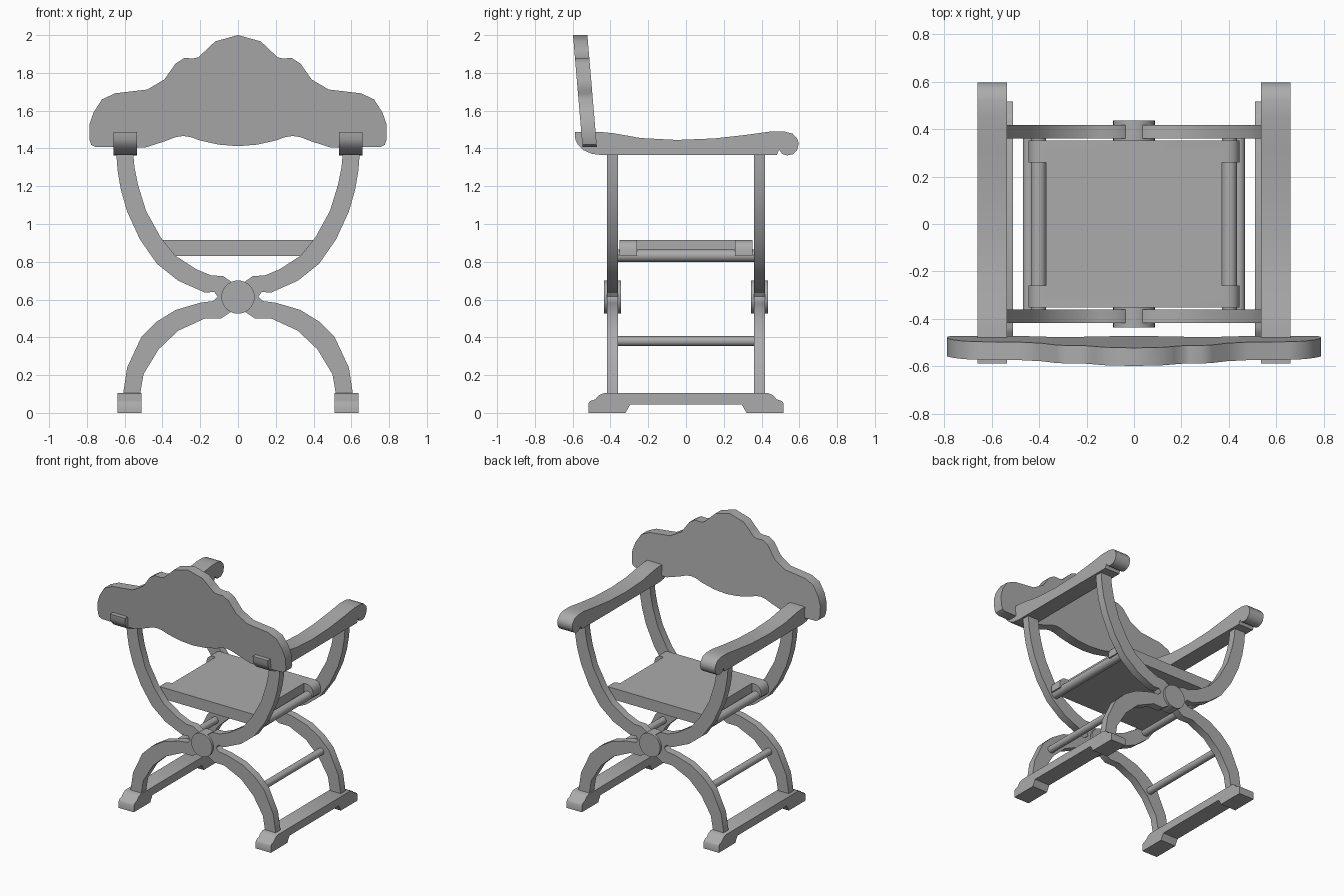
import bpy, bmesh, math

# One mid-grey finish for the whole chair
grey = bpy.data.materials.new("grey_finish")
grey.diffuse_color = (0.41, 0.41, 0.41, 1)


def smooth(ob):
    bpy.ops.object.select_all(action='DESELECT')
    ob.select_set(True)
    bpy.context.view_layer.objects.active = ob
    bpy.ops.object.shade_smooth_by_angle(angle=math.radians(42))


def finish(name, bm):
    bmesh.ops.recalc_face_normals(bm, faces=bm.faces)
    mesh = bpy.data.meshes.new(name)
    bm.to_mesh(mesh)
    bm.free()
    mesh.materials.append(grey)
    ob = bpy.data.objects.new(name, mesh)
    bpy.context.collection.objects.link(ob)
    smooth(ob)
    return ob


def prism(name, pts, lo, hi, axis, tilt=0.0, z0=0.0):
    """Extrude a 2D outline along x (points are y,z) or along y (points are x,z)."""
    bm = bmesh.new()

    def place(p, d):
        if axis == 'X':
            return (d, p[0], p[1])
        return (p[0], d + tilt * (p[1] - z0), p[1])
    a = [bm.verts.new(place(p, lo)) for p in pts]
    b = [bm.verts.new(place(p, hi)) for p in pts]
    bm.faces.new(a)
    bm.faces.new(b[::-1])
    n = len(pts)
    for i in range(n):
        j = (i + 1) % n
        bm.faces.new((a[i], b[i], b[j], a[j]))
    return finish(name, bm)


def mirrored(half):
    """Close a right-hand outline that starts and ends on x = 0."""
    return half + [(-x, z) for x, z in half[::-1] if x > 0]


def circle(cx, cz, r, n):
    return [(cx + r * math.cos(2 * math.pi * i / n),
             cz + r * math.sin(2 * math.pi * i / n)) for i in range(n)]


# Scalloped, leaning backrest
back = [(0, 2.0), (0.12, 1.967), (0.17, 1.92), (0.21, 1.882), (0.235, 1.877),
        (0.285, 1.878), (0.33, 1.85), (0.39, 1.765), (0.48, 1.712),
        (0.65, 1.692), (0.72, 1.66), (0.765, 1.59), (0.787, 1.525),
        (0.787, 1.45), (0.778, 1.42), (0.755, 1.408), (0.49, 1.405),
        (0.39, 1.437), (0.33, 1.46), (0.29, 1.466), (0.25, 1.46),
        (0.2, 1.442), (0.1, 1.42), (0, 1.412)]
prism("backrest", mirrored(back), -0.548, -0.472, 'Y', tilt=-0.085, z0=1.41)

# Outlines shared by both sides
arm = [(-0.588, 1.487), (-0.45, 1.487), (-0.38, 1.48), (-0.24, 1.455),
       (-0.05, 1.445), (0.15, 1.453), (0.32, 1.472), (0.45, 1.49),
       (0.52, 1.49), (0.565, 1.478), (0.59, 1.45), (0.597, 1.425),
       (0.588, 1.39), (0.565, 1.369), (0.535, 1.363), (0.51, 1.37),
       (0.493, 1.393), (0.48, 1.365), (-0.45, 1.365), (-0.5, 1.372),
       (-0.545, 1.392), (-0.573, 1.42), (-0.586, 1.447)]
foot_end = [(0.32, 0), (0.517, 0), (0.517, 0.05), (0.508, 0.062),
            (0.48, 0.072), (0.46, 0.094), (0.435, 0.105)]
foot = [(0.295, 0.045)] + foot_end
foot += [(-y, z) for y, z in foot[::-1]]
leg = [(0.645, 1.38), (0.637, 1.28), (0.62, 1.18), (0.587, 1.066),
       (0.52, 0.92), (0.43, 0.79), (0.317, 0.70), (0.175, 0.637),
       (0.125, 0.64), (0.108, 0.615), (0.13, 0.592), (0.2, 0.583),
       (0.33, 0.545), (0.43, 0.483), (0.51, 0.405), (0.587, 0.24),
       (0.61, 0.09), (0.52, 0.09), (0.5, 0.205), (0.42, 0.337),
       (0.317, 0.435), (0.175, 0.5), (0.09, 0.5), (0.03, 0.54),
       (0.03, 0.69), (0.08, 0.725), (0.14, 0.727), (0.22, 0.76),
       (0.333, 0.833), (0.41, 0.93), (0.487, 1.07), (0.53, 1.21),
       (0.548, 1.30), (0.555, 1.38)]

for s, side in ((-1, "left"), (1, "right")):
    # Armrest, foot and rungs
    prism(side + "_armrest", arm, s * 0.535, s * 0.66, 'X')
    prism(side + "_foot", foot, s * 0.51, s * 0.637, 'X')
    prism(side + "_seat_rod", circle(s * 0.402, 0.832, 0.032, 24), -0.37, 0.37, 'Y')
    prism(side + "_lower_rung", circle(s * 0.442, 0.38, 0.026, 24), -0.37, 0.37, 'Y')
    # Curved legs, front and back
    for t, end in ((-1, "front"), (1, "back")):
        prism(f"{end}_{side}_leg", [(s * x, z) for x, z in leg],
              t * 0.36, t * 0.417, 'Y')

# Seat: one panel with a wide rounded bar merged in at the front and back
panel = [(-0.37, 0.83), (0.37, 0.83), (0.37, 0.915), (-0.37, 0.915)]
seat = prism("seat", panel, -0.3, 0.3, 'Y')
bar = [(0, 0.915), (0.395, 0.915), (0.42, 0.908), (0.437, 0.892),
       (0.445, 0.868), (0.445, 0.83), (0, 0.83)]
for t, end in ((-1, "front"), (1, "back")):
    # Pivot disc
    prism(end + "_pivot_disc", circle(0, 0.613, 0.088, 32), t * 0.345, t * 0.435, 'Y')
    # Seat bar
    seat_bar = prism(end + "_seat_bar", mirrored(bar), t * 0.26, t * 0.352, 'Y')
    mod = seat.modifiers.new("merge", 'BOOLEAN')
    mod.operation = 'UNION'
    mod.solver = 'EXACT'
    mod.object = seat_bar
    bpy.context.view_layer.objects.active = seat
    bpy.ops.object.modifier_apply(modifier=mod.name)
    bpy.data.objects.remove(seat_bar)
smooth(seat)
